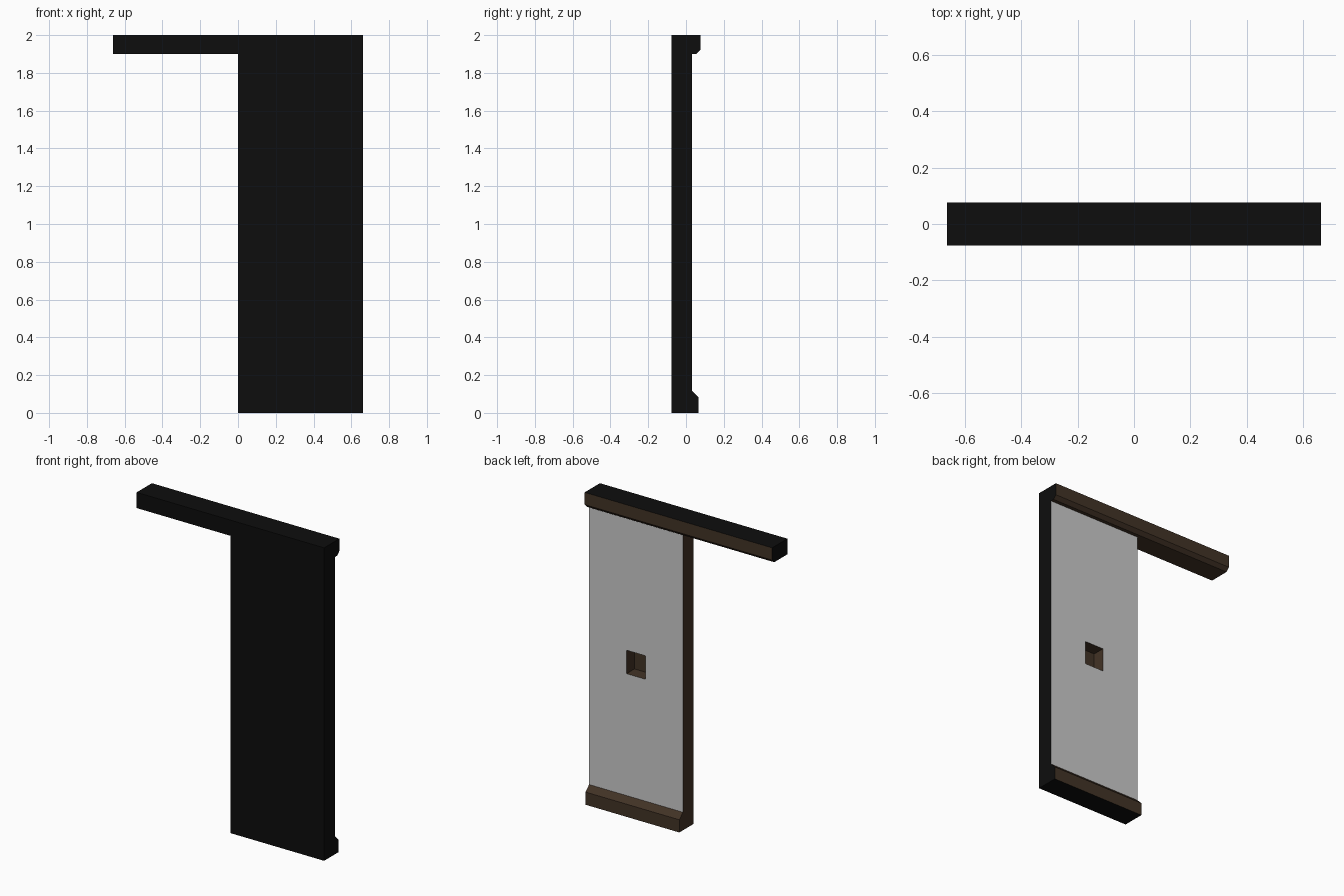
import bpy, bmesh
from mathutils import Vector

if "Cube" in bpy.data.objects:
    bpy.data.objects.remove(bpy.data.objects["Cube"])

HALF, FRONT, BACK = 0.663, -0.077, 0.032   # half width, front plane, panel back plane


def material(name, rgb):
    m = bpy.data.materials.new(name)
    m.diffuse_color = (*rgb, 1)
    m.use_nodes = True
    m.node_tree.nodes["Principled BSDF"].inputs["Base Color"].default_value = m.diffuse_color
    return m


WOOD = material("brown_wood", (0.055, 0.033, 0.019))
BLACK = material("black_edge", (0.004, 0.004, 0.004))
GREY = material("grey_panel", (0.6, 0.6, 0.6))


def prism(profile, x0, x1):
    """Extrude a (y, z) profile along x."""
    bm = bmesh.new()
    face = bm.faces.new([bm.verts.new((x0, y, z)) for y, z in profile])
    geo = bmesh.ops.extrude_face_region(bm, geom=[face], use_keep_orig=True)["geom"]
    bmesh.ops.translate(bm, vec=(x1 - x0, 0, 0),
                        verts=[g for g in geo if isinstance(g, bmesh.types.BMVert)])
    bmesh.ops.recalc_face_normals(bm, faces=bm.faces[:])
    return bm


def finish(bm, name, black_dirs, keep=()):
    """Paint the faces that look along the given directions black, the rest wood."""
    bm.normal_update()
    for f in bm.faces:
        if f not in keep and any(f.normal.dot(Vector(d)) > 0.95 for d in black_dirs):
            f.material_index = 1
    mesh = bpy.data.meshes.new(name)
    for m in (WOOD, BLACK, GREY):
        mesh.materials.append(m)
    bm.to_mesh(mesh)
    bm.free()
    bpy.context.collection.objects.link(bpy.data.objects.new(name, mesh))


FRONT_D, RIGHT_D, LEFT_D = (0, -1, 0), (1, 0, 0), (-1, 0, 0)
UP, DOWN = (0, 0, 1), (0, 0, -1)

# Long top track with a chamfered lower back edge
finish(prism([(FRONT, 1.9), (0.055, 1.9), (0.077, 1.922), (0.077, 2), (FRONT, 2)],
             -HALF, HALF), "top_track", [FRONT_D, RIGHT_D, LEFT_D, UP])

# Bottom rail with a sloped upper back edge
finish(prism([(FRONT, 0), (0.067, 0), (0.067, 0.081), (BACK, 0.116), (FRONT, 0.116)],
             0, HALF), "bottom_rail", [FRONT_D, RIGHT_D, DOWN])

# Sliding panel: split by the pocket outline, then push the pocket in
bm = prism([(FRONT, 0.116), (BACK, 0.116), (BACK, 1.9), (FRONT, 1.9)], 0, HALF)
for co, no in (((0.265, 0, 0), RIGHT_D), ((0.398, 0, 0), RIGHT_D),
               ((0, 0, 0.895), UP), ((0, 0, 1.045), UP)):
    bmesh.ops.bisect_plane(bm, geom=bm.verts[:] + bm.edges[:] + bm.faces[:],
                           plane_co=co, plane_no=no)
bm.normal_update()
back = [f for f in bm.faces if f.normal.y > 0.9]
pocket = min(back, key=lambda f: (f.calc_center_median() - Vector((0.33, BACK, 0.97))).length)
for f in back:
    f.material_index = 2
bmesh.ops.inset_individual(bm, faces=[pocket], thickness=0, depth=-0.08)
walls = {f for e in pocket.edges for f in e.link_faces}
for f in walls:
    f.material_index = 0
finish(bm, "sliding_panel", [FRONT_D, RIGHT_D], walls)
